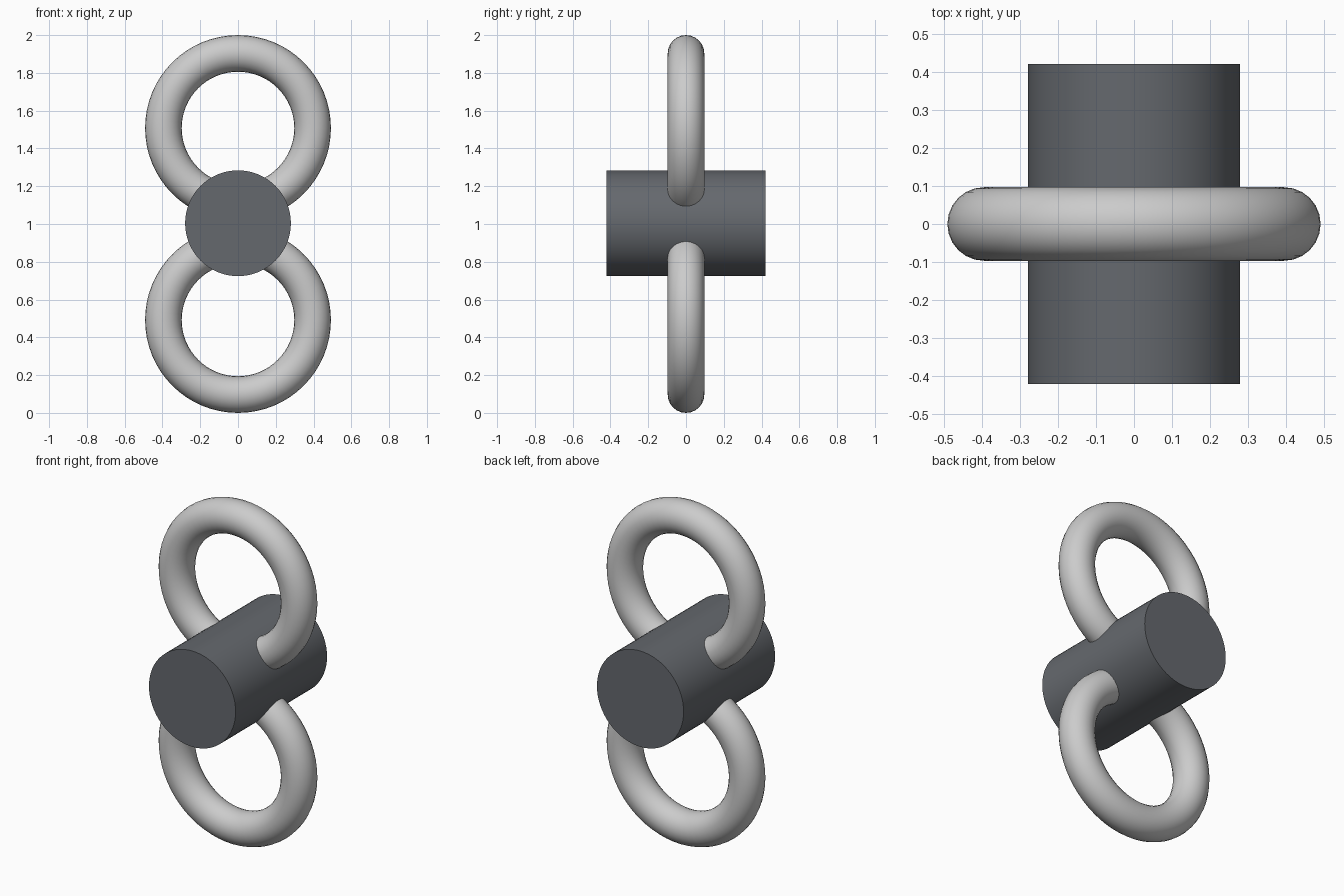
import bpy, math

if "Cube" in bpy.data.objects:
    bpy.data.objects.remove(bpy.data.objects["Cube"])

RING_R, TUBE_R = 0.395, 0.097


def material(name, color):
    m = bpy.data.materials.new(name)
    m.diffuse_color = color
    m.use_nodes = True
    m.node_tree.nodes["Principled BSDF"].inputs["Base Color"].default_value = m.diffuse_color
    return m


light = material("light_steel", (0.55, 0.56, 0.58, 1))
dark = material("dark_steel", (0.13, 0.14, 0.155, 1))


def finish(name, mat, angle):
    ob = bpy.context.object
    ob.name = name
    ob.data.materials.append(mat)
    bpy.ops.object.shade_smooth_by_angle(angle=math.radians(angle))
    return ob


# Two upright rings, one above the other
for name, z in (("lower_ring", RING_R + TUBE_R), ("upper_ring", 2 - RING_R - TUBE_R)):
    bpy.ops.mesh.primitive_torus_add(
        major_radius=RING_R, minor_radius=TUBE_R, major_segments=64,
        minor_segments=24, location=(0, 0, z), rotation=(math.pi / 2, 0, 0))
    finish(name, light, 40)

# Solid pin through the middle, front to back
bpy.ops.mesh.primitive_cylinder_add(
    vertices=64, radius=0.28, depth=0.844, location=(0, 0, 1.004),
    rotation=(math.pi / 2, 0, 0))
finish("centre_pin", dark, 40)
